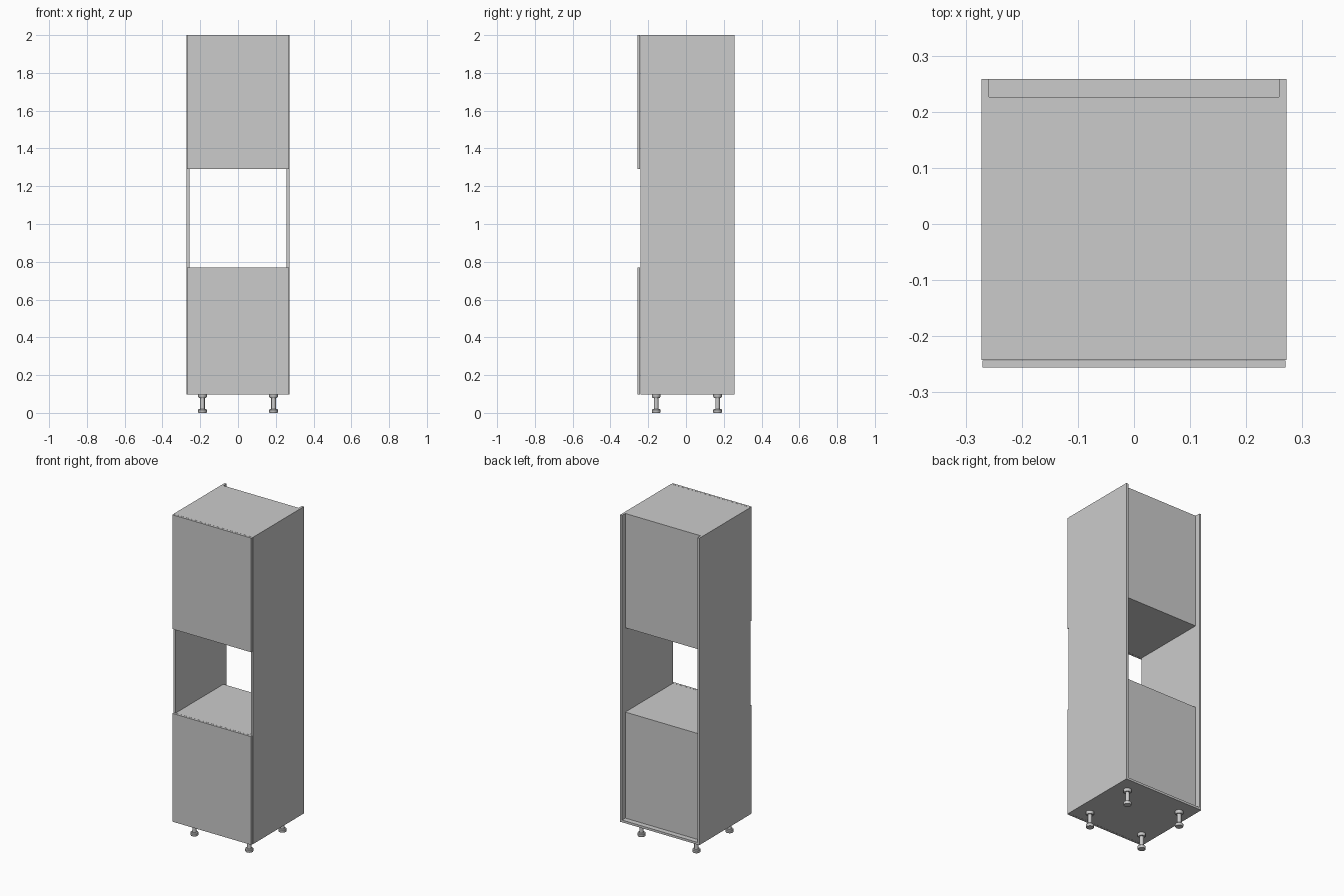
import bpy
from math import radians

if "Cube" in bpy.data.objects:
    bpy.data.objects.remove(bpy.data.objects["Cube"])

T = 0.014                      # board thickness
W, INNER = 0.272, 0.258        # outer and inner half widths
FRONT, BACK = -0.242, 0.258    # carcass depth range
RECESS = 0.226                 # rear face of the inset back panels
BASE, TOP = 0.098, 2.0
OPEN_LO, OPEN_HI = 0.769, 1.292


def board(name, x, y, z):
    """Box from min/max pairs."""
    bpy.ops.mesh.primitive_cube_add(size=1, location=[sum(r) / 2 for r in (x, y, z)])
    ob = bpy.context.object
    ob.name = name
    ob.scale = [r[1] - r[0] for r in (x, y, z)]
    bpy.ops.object.transform_apply(location=False, rotation=False, scale=True)
    return ob


def lathe(name, x, y, profile, sides=24):
    """Turned part from (radius, height) points, closed at both ends."""
    verts, faces = [], []
    from math import cos, sin, tau
    for r, z in profile:
        verts += [(r * cos(tau * i / sides), r * sin(tau * i / sides), z) for i in range(sides)]
    for k in range(len(profile) - 1):
        for i in range(sides):
            j = (i + 1) % sides
            a, b = k * sides, (k + 1) * sides
            faces.append((a + i, a + j, b + j, b + i))
    faces.append(tuple(reversed(range(sides))))
    faces.append(tuple(range(len(verts) - sides, len(verts))))
    me = bpy.data.meshes.new(name)
    me.from_pydata(verts, [], faces)
    ob = bpy.data.objects.new(name, me)
    bpy.context.collection.objects.link(ob)
    ob.location = (x, y, 0)
    bpy.ops.object.select_all(action='DESELECT')
    ob.select_set(True)
    bpy.context.view_layer.objects.active = ob
    bpy.ops.object.shade_smooth_by_angle(angle=radians(35))
    return ob


# side panels
for side, s in (("left", -1), ("right", 1)):
    board(side + "_side_panel", sorted((s * INNER, s * W)), (FRONT, BACK), (BASE, TOP))

# horizontal boards: the bottom runs to the back edge, the others stop at the recess
span = (-INNER, INNER)
board("bottom_panel", span, (FRONT, BACK), (BASE, BASE + T))
board("oven_shelf", span, (FRONT, RECESS), (OPEN_LO - T, OPEN_LO))
board("oven_ceiling", span, (FRONT, RECESS), (OPEN_HI, OPEN_HI + T))
board("top_panel", span, (FRONT, RECESS), (TOP - T, TOP))

# inset back panels, leaving the niche open
board("lower_back_panel", span, (RECESS - 0.006, RECESS), (BASE + T, OPEN_LO - T))
board("upper_back_panel", span, (RECESS - 0.006, RECESS), (OPEN_HI + T, TOP - T))

# doors
door_x, door_y = (-0.270, 0.270), (-0.256, FRONT - 0.001)
board("lower_door", door_x, door_y, (BASE, OPEN_LO))
board("upper_door", door_x, door_y, (OPEN_HI, TOP))

# adjustable feet
foot = [(0.021, 0), (0.023, 0.003), (0.023, 0.016), (0.020, 0.020), (0.012, 0.020),
        (0.012, 0.080), (0.019, 0.080), (0.023, 0.086), (0.023, BASE)]
for side, x in (("left", -0.188), ("right", 0.188)):
    for end, y in (("front", -0.158), ("back", 0.167)):
        lathe(f"{end}_{side}_foot", x, y, foot)
